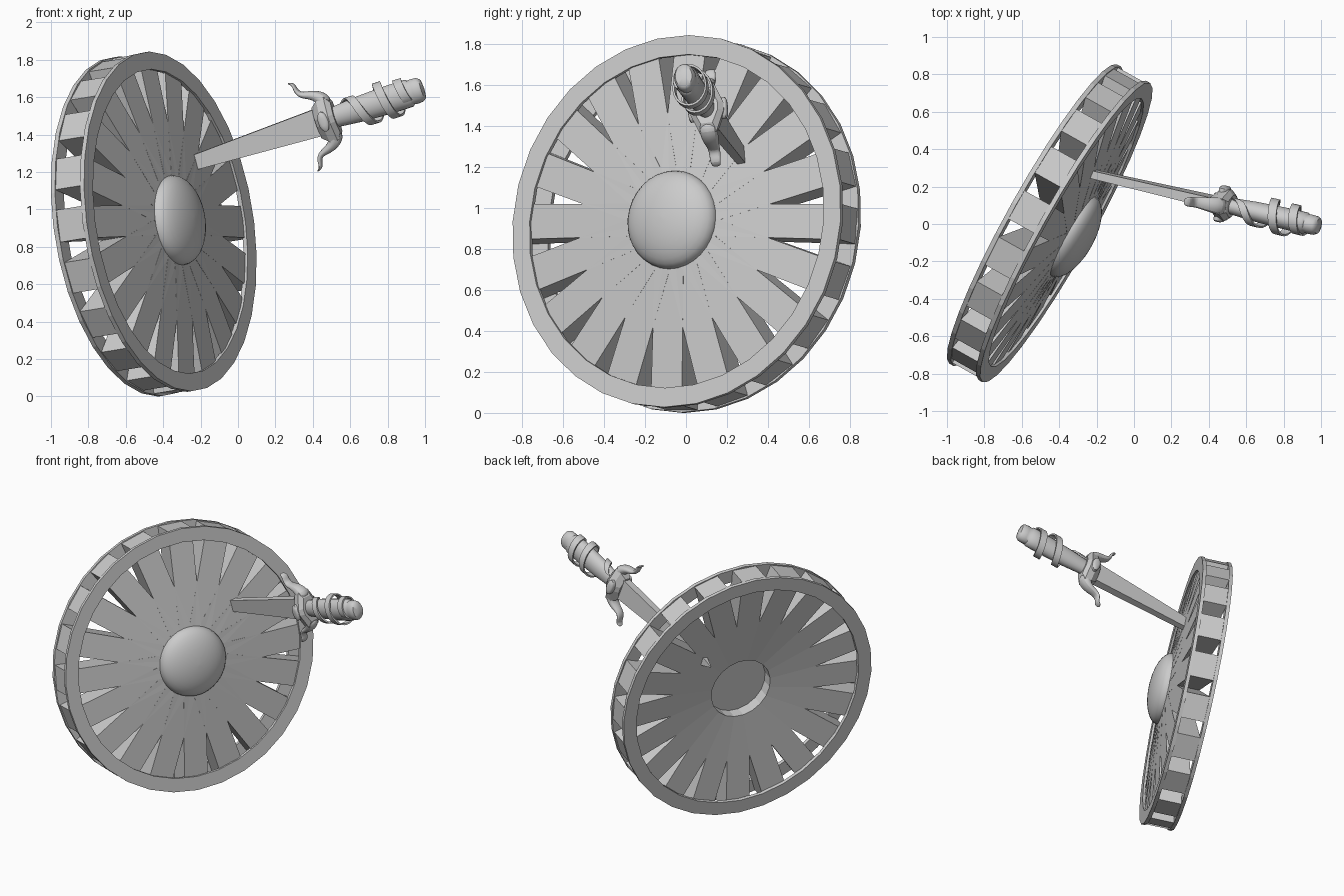
import bpy, bmesh
from math import sin, cos, pi, tau
from mathutils import Vector, Matrix

if "Cube" in bpy.data.objects:
    bpy.data.objects.remove(bpy.data.objects["Cube"])


def frame(x, y, z, o):
    m = Matrix((x, y, z)).transposed().to_4x4()
    m.translation = o
    return m


# Shield frame: local z is the face normal, origin at the centre of the front rim
n = Vector((0.864, -0.484, 0.14)).normalized()
sx = Vector((0, 0, 1)).cross(n).normalized()
SHIELD = frame(sx, n.cross(sx), n, Vector((-0.362, -0.046, 0.936)))

# Dagger frame: local z runs to the pommel, y along the blade width, x across it
u = Vector((0.93, -0.215, 0.30)).normalized()
w = Vector((-0.31, -0.06, 0.95))
w = (w - u * w.dot(u)).normalized()
DAGGER = frame(w.cross(u), w, u, Vector((0.46, 0.11, 1.475)))


def make(name, verts, faces, mat, smooth=False, subdiv=0):
    me = bpy.data.meshes.new(name)
    me.from_pydata([tuple(mat @ Vector(v)) for v in verts], [], faces)
    bm = bmesh.new()
    bm.from_mesh(me)
    bmesh.ops.recalc_face_normals(bm, faces=bm.faces)
    bm.to_mesh(me)
    bm.free()
    ob = bpy.data.objects.new(name, me)
    bpy.context.collection.objects.link(ob)
    if subdiv:
        s = ob.modifiers.new("round", 'SUBSURF')
        s.levels = s.render_levels = subdiv
    if smooth:
        bpy.ops.object.select_all(action='DESELECT')
        ob.select_set(True)
        bpy.context.view_layer.objects.active = ob
        bpy.ops.object.shade_smooth_by_angle(angle=0.8)
    return ob


def loft(name, rings, mat, closed=False, **kw):
    """Skin a list of equal-length vertex rings, capping the ends unless closed."""
    k, m = len(rings[0]), len(rings)
    verts = [v for r in rings for v in r]
    faces = [(i * k + j, i * k + (j + 1) % k,
              (i + 1) % m * k + (j + 1) % k, (i + 1) % m * k + j)
             for i in range(m if closed else m - 1) for j in range(k)]
    if not closed:
        faces += [tuple(range(k)), tuple(range((m - 1) * k, m * k))]
    return make(name, verts, faces, mat, **kw)


def circle(r, z, seg, sy=1.0):
    return [(r * cos(tau * i / seg), r * sy * sin(tau * i / seg), z) for i in range(seg)]


def rect(hx, hy, z):
    return [(-hx, -hy, z), (hx, -hy, z), (hx, hy, z), (-hx, hy, z)]


# Two thin flat rim rings
for name, z in (("front_rim", 0.0), ("back_rim", -0.18)):
    loft(name, [circle(r, h, 32) for r, h in
                ((0.822, z), (0.917, z), (0.917, z - 0.025), (0.822, z - 0.025))],
         SHIELD, closed=True)

# Radial planks, slightly coned toward the hub
PLANKS = 20
for i in range(PLANKS):
    rot = Matrix.Rotation(tau * i / PLANKS, 4, 'Z')
    rings = [[(r, -h, b), (r, h, b), (r, h, f), (r, -h, f)]
             for r, h, b, f in ((0.215, 0.08, -0.10, 0.045), (0.905, 0.087, -0.182, -0.023))]
    loft(f"plank_{i + 1}", rings, SHIELD @ rot)

# Central boss with a flat recessed back
prof = [(0.24, -0.02)] + [(0.242 * cos(a), 0.045 + 0.105 * sin(a))
                          for a in [pi / 2 * k / 8 for k in range(8)]] + [(0.004, 0.15)]
loft("boss", [circle(r, z, 32) for r, z in prof], SHIELD, smooth=True)

# Blade, driven through the planks
loft("blade", [rect(0.028, 0.076, 0.0), rect(0.021, 0.041, -0.726),
               rect(0.019, 0.033, -0.87), rect(0.003, 0.003, -0.95)], DAGGER)

# Guard block: six-sided plan, tapering to the blade
loft("guard_block", [[(-a, -0.02, z), (-a * 0.5, -b, z), (a * 0.5, -b, z),
                      (a, -0.02, z), (a, 0.02, z), (a * 0.5, b, z), (-a * 0.5, b, z),
                      (-a, 0.02, z)]
                     for a, b, z in ((0.04, 0.085, -0.04), (0.08, 0.115, 0.0),
                                     (0.085, 0.125, 0.045), (0.06, 0.085, 0.07))], DAGGER)

# Curled quillons: (width, length, half thickness, half depth) along the path
path = [(0.07, 0.03, 0.05, 0.055), (0.115, 0.03, 0.045, 0.05), (0.145, -0.005, 0.03, 0.044),
        (0.158, -0.045, 0.022, 0.036), (0.17, -0.08, 0.017, 0.032),
        (0.20, -0.095, 0.013, 0.03), (0.235, -0.095, 0.009, 0.028), (0.25, -0.125, 0.005, 0.022)]
for name, s in (("upper_quillon", 1), ("lower_quillon", -1)):
    rings = []
    for i, (y, z, th, dp) in enumerate(path):
        a, b = path[max(i - 1, 0)], path[min(i + 1, len(path) - 1)]
        t = Vector((b[0] - a[0], b[1] - a[1])).normalized()
        ny, nz = -t.y * th, t.x * th
        rings.append([(-dp, s * (y + ny), z + nz), (dp, s * (y + ny), z + nz),
                      (dp, s * (y - ny), z - nz), (-dp, s * (y - ny), z - nz)])
    loft(name, rings, DAGGER, smooth=True, subdiv=2)

# Oval studs on both sides of the guard
for name, s in (("left_stud", 1), ("right_stud", -1)):
    rings = [[(s * x, 0.055 * k * sin(tau * j / 16), 0.012 + 0.028 * k * cos(tau * j / 16))
              for j in range(16)]
             for x, k in ((0.06, 1), (0.088, 1), (0.095, 0.8), (0.098, 0.4))]
    loft(name, rings, DAGGER, smooth=True)

# Grip and rounded pommel
grip = [(0.042, 0.05), (0.046, 0.10), (0.053, 0.20), (0.057, 0.32), (0.059, 0.44),
        (0.058, 0.49), (0.051, 0.50), (0.053, 0.52), (0.051, 0.55), (0.042, 0.566), (0.012, 0.573)]
loft("grip", [circle(r, z, 20, 1.3) for r, z in grip], DAGGER, smooth=True)

# Loose strap spiralling round the grip, snug at both ends
N = 72
rings = []
for i in range(N + 1):
    f = i / N
    a = 0.6 + tau * 2.5 * f
    z = 0.09 + 0.39 * f ** 0.6
    r = 0.05 + 0.035 * sin(pi * f) ** 0.7 if 0 < f < 1 else 0.05
    rings.append([(q * cos(a), q * 1.15 * sin(a), z + dz)
                  for q, dz in ((r, -0.024), (r + 0.01, -0.024), (r + 0.01, 0.024), (r, 0.024))])
loft("grip_strap", rings, DAGGER, smooth=True)
